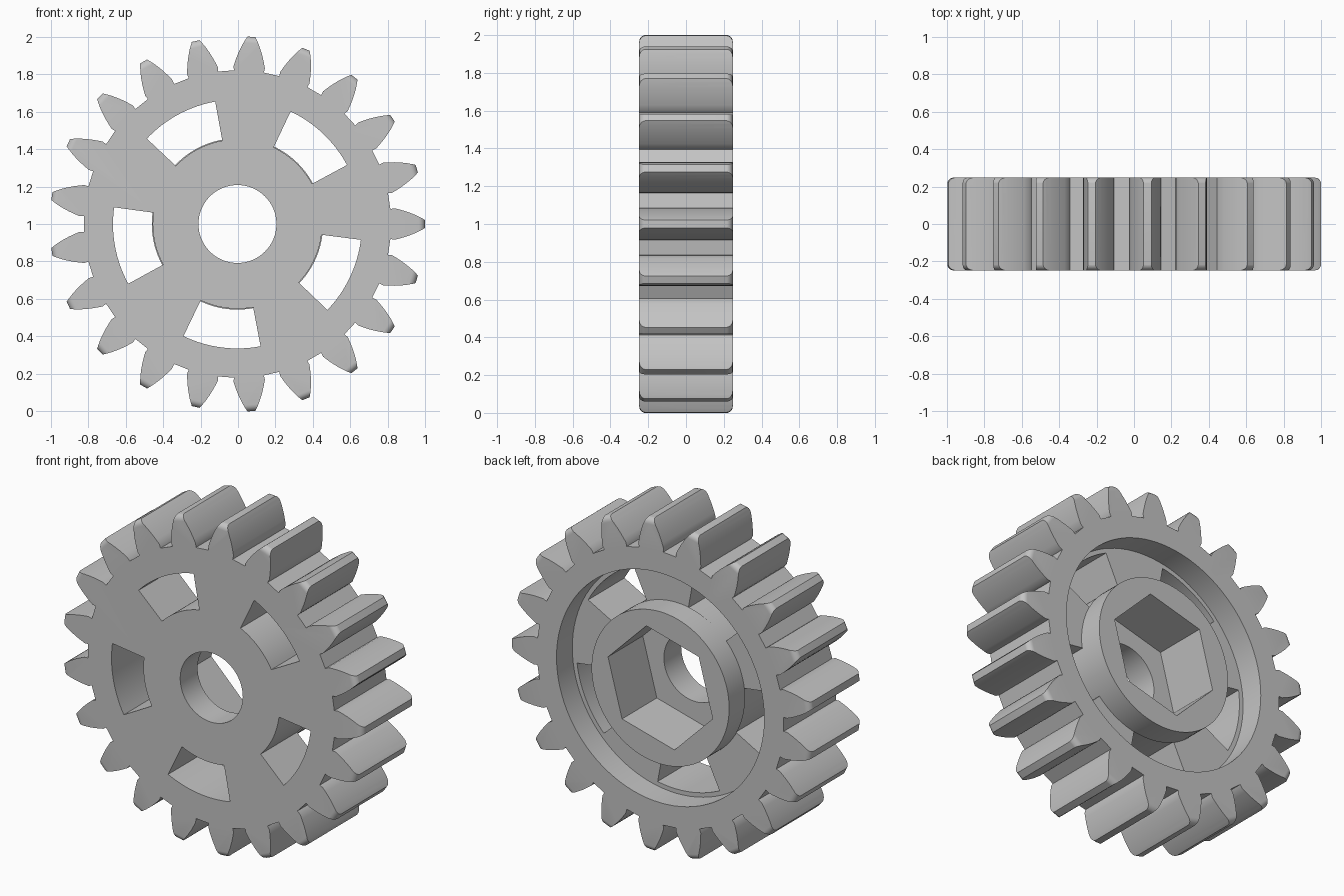
import bpy, bmesh, math
from math import sin, cos, radians, pi, tau

cube = bpy.data.objects.get("Cube")
if cube:
    bpy.data.objects.remove(cube, do_unlink=True)

TEETH, SPOKES = 21, 5
HALF, FILLET, TIP = 0.2475, 0.035, 1.0015
CX = -0.003

grey = bpy.data.materials.new("light_grey")
grey.use_nodes = True
grey.diffuse_color = (0.55, 0.55, 0.55, 1)
grey.node_tree.nodes["Principled BSDF"].inputs["Base Color"].default_value = grey.diffuse_color


def polar(r, a):
    return (r * cos(a), r * sin(a))


def circle(r, n, turn=0):
    return [polar(r, turn + tau * i / n) for i in range(n)]


def finish(name, bm):
    bmesh.ops.recalc_face_normals(bm, faces=bm.faces)
    mesh = bpy.data.meshes.new(name)
    bm.to_mesh(mesh)
    bm.free()
    mesh.materials.append(grey)
    ob = bpy.data.objects.new(name, mesh)
    ob.location = (CX, 0, 1)
    bpy.context.collection.objects.link(ob)
    return ob


def prism(name, outlines, y0, y1):
    """Extrude outlines in the xz plane from y0 to y1."""
    bm = bmesh.new()
    for pts in outlines:
        a = [bm.verts.new((x, y0, z)) for x, z in pts]
        b = [bm.verts.new((x, y1, z)) for x, z in pts]
        bm.faces.new(a)
        bm.faces.new(b[::-1])
        for i in range(len(a)):
            j = (i + 1) % len(a)
            bm.faces.new((a[i], b[i], b[j], a[j]))
    return finish(name, bm)


def lathe(name, profile, n):
    """Revolve (radius, y) points about the y axis, capping both ends."""
    bm = bmesh.new()
    rings = [[bm.verts.new((x, y, z)) for x, z in circle(r, n)] for r, y in profile]
    for p, q in zip(rings, rings[1:]):
        for i in range(n):
            j = (i + 1) % n
            bm.faces.new((p[i], q[i], q[j], p[j]))
    bm.faces.new(rings[0])
    bm.faces.new(rings[-1])
    return finish(name, bm)


def boolean(ob, tool, operation):
    mod = ob.modifiers.new(tool.name, 'BOOLEAN')
    mod.operation, mod.object, mod.solver = operation, tool, 'EXACT'
    bpy.context.view_layer.objects.active = ob
    bpy.ops.object.modifier_apply(modifier=mod.name)
    bpy.data.objects.remove(tool, do_unlink=True)


# Toothed outline: (radius, half width) up one flank, mirrored down the other
flank = [(0.82, 0.08), (0.843, 0.084), (0.87, 0.077), (0.9, 0.068), (0.93, 0.057),
         (0.96, 0.044), (0.985, 0.031), (TIP, 0.021)]
tooth = [(r, -w) for r, w in flank] + [(r, w) for r, w in reversed(flank)]
outline = [polar(r, tau * k / TEETH + math.asin(w / r)) for k in range(TEETH) for r, w in tooth]
gear = prism("gear_wheel", [outline], -HALF, HALF)

# Round the tooth tips towards both faces
arc = [(TIP + 0.0005 - FILLET * (1 - sin(t)), HALF - FILLET * (1 - cos(t)))
       for t in [pi / 2 * i / 6 for i in range(7)]]
profile = [(r, -y) for r, y in arc] + [(r, y) for r, y in reversed(arc)]
# Widen the end caps beyond the faces so they do not coincide
profile = [(profile[0][0], -HALF - 0.01)] + profile + [(profile[-1][0], HALF + 0.01)]
boolean(gear, lathe("tip_rounding", profile, 252), 'INTERSECT')

# Annular recess in the back, leaving the hub standing
recess = prism("recess", [circle(0.69, 96)], HALF - 0.15, HALF + 0.1)
boolean(recess, prism("hub_keep", [circle(0.457, 96)], 0, 1), 'DIFFERENCE')
boolean(gear, recess, 'DIFFERENCE')

# Five curved windows through the web
windows = []
for k in range(SPOKES):
    mid = radians(-97.5 + 360 / SPOKES * k)
    sweep = [mid + radians(18.2) * (i / 8 - 1) for i in range(17)]
    windows.append([polar(0.664, a) for a in sweep] + [polar(0.452, a) for a in reversed(sweep)])
boolean(gear, prism("windows", windows, -1, HALF - 0.15 + 0.001), 'DIFFERENCE')

# Round bore in the front, hexagonal socket in the back of the hub
boolean(gear, prism("bore", [circle(0.208, 64)], -1, 1), 'DIFFERENCE')
boolean(gear, prism("hex_socket", [circle(0.36, 6, radians(15))], HALF - 0.33, 1), 'DIFFERENCE')

bpy.ops.object.select_all(action='DESELECT')
gear.select_set(True)
bpy.context.view_layer.objects.active = gear
bpy.ops.object.shade_smooth_by_angle(angle=radians(25))
